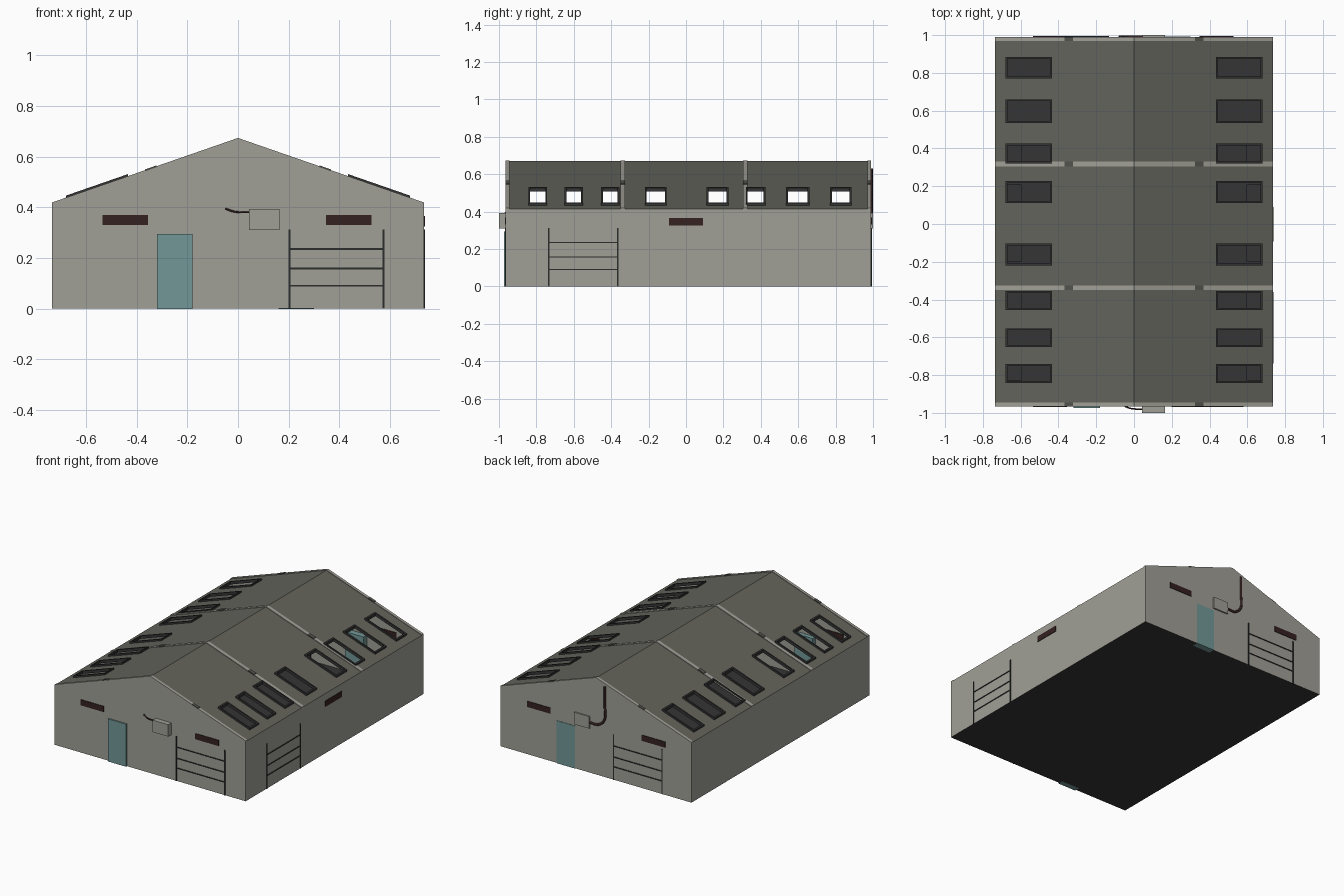
import bpy, bmesh

if "Cube" in bpy.data.objects:
    bpy.data.objects.remove(bpy.data.objects["Cube"])

W, Y0, Y1, EAVE, RIDGE = 0.735, -0.965, 0.99, 0.415, 0.67


def mat(name, rgb):
    m = bpy.data.materials.new(name)
    m.diffuse_color = (*rgb, 1)
    m.use_nodes = True
    m.node_tree.nodes["Principled BSDF"].inputs["Base Color"].default_value = m.diffuse_color
    return m


WALL = mat("pale grey concrete", (0.35, 0.345, 0.305))
ROOF = mat("olive grey roofing", (0.125, 0.125, 0.105))
DARK = mat("charcoal", (0.035, 0.035, 0.035))
TEAL = mat("teal door", (0.17, 0.31, 0.31))
MAROON = mat("dark maroon", (0.036, 0.015, 0.015))
METAL = mat("black metal", (0.024, 0.026, 0.026))
CLIP = mat("dark olive", (0.085, 0.085, 0.075))


def finish(name, bm, *mats):
    bmesh.ops.recalc_face_normals(bm, faces=bm.faces[:])
    me = bpy.data.meshes.new(name)
    bm.to_mesh(me)
    bm.free()
    for m in mats:
        me.materials.append(m)
    ob = bpy.data.objects.new(name, me)
    bpy.context.collection.objects.link(ob)
    return ob


def hexa(bm, x, y, zlo, zhi):
    """Box over x and y ranges; bottom and top heights are functions of x."""
    v = [bm.verts.new((a, b, f(a))) for f in (zlo, zhi)
         for a, b in ((x[0], y[0]), (x[1], y[0]), (x[1], y[1]), (x[0], y[1]))]
    for q in ((3, 2, 1, 0), (4, 5, 6, 7), (0, 1, 5, 4), (1, 2, 6, 5), (2, 3, 7, 6), (3, 0, 4, 7)):
        bm.faces.new([v[i] for i in q])


def boxes(name, m, *ranges):
    bm = bmesh.new()
    for x, y, z in ranges:
        hexa(bm, x, y, lambda a: z[0], lambda a: z[1])
    return finish(name, bm, m)


def roof_z(x):
    return RIDGE - (RIDGE - EAVE) * abs(x) / W


def slope_boxes(name, m, h0, h1, ranges):
    """Boxes lying on both roof slopes, mirrored in x."""
    bm = bmesh.new()
    for x, y in ranges:
        for s in (-1, 1):
            hexa(bm, sorted((s * x[0], s * x[1])), y,
                 lambda a: roof_z(a) + h0, lambda a: roof_z(a) + h1)
    return finish(name, bm, m)


# walls with gables and floor
bm = bmesh.new()
profile = [(-W, 0), (W, 0), (W, EAVE), (0, RIDGE), (-W, EAVE)]
front = [bm.verts.new((x, Y0, z)) for x, z in profile]
back = [bm.verts.new((x, Y1, z)) for x, z in profile]
bm.faces.new(front)
bm.faces.new(back[::-1])
for i in (0, 1, 4):
    j = (i + 1) % 5
    f = bm.faces.new((front[i], back[i], back[j], front[j]))
    f.material_index = 1 if i == 0 else 0
finish("walls_and_floor", bm, WALL, DARK)

# roof sheets with window openings left out of a grid
WX = (0.44, 0.675)
WINDOWS = [(-0.838, -0.747), (-0.645, -0.557), (-0.45, -0.36), (-0.215, -0.108),
           (0.115, 0.222), (0.325, 0.42), (0.54, 0.655), (0.775, 0.88)]
ys = [Y0] + [y for w in WINDOWS for y in w] + [Y1]
bm = bmesh.new()
for s in (-1, 1):
    xs = (0, *WX, W)
    g = [[bm.verts.new((s * x, y, roof_z(x))) for y in ys] for x in xs]
    for i in range(3):
        for j in range(len(ys) - 1):
            if not (i == 1 and j % 2 == 1):
                q = (g[i][j], g[i + 1][j], g[i + 1][j + 1], g[i][j + 1])
                bm.faces.new(q if s > 0 else q[::-1])
bmesh.ops.remove_doubles(bm, verts=bm.verts[:], dist=1e-5)
finish("roof", bm, ROOF)

# raised skylight frames around each opening
t = 0.005
bars = []
for a, b in WINDOWS:
    bars += [((WX[0] - t, WX[1] + t), (a - t, a + t)), ((WX[0] - t, WX[1] + t), (b - t, b + t)),
             ((WX[0] - t, WX[0] + t), (a, b)), ((WX[1] - t, WX[1] + t), (a, b))]
slope_boxes("skylight_frames", DARK, -0.008, 0.012, bars)

# roof seam strips, broken by clips
SEAMS = [(Y0, -0.945), (-0.35, -0.325), (0.305, 0.33), (0.97, Y1)]
slope_boxes("roof_seam_strips", WALL, -0.003, 0.004,
            [(x, y) for y in SEAMS for x in ((0, 0.322), (0.368, W))])
slope_boxes("roof_seam_clips", CLIP, -0.003, 0.007, [((0.322, 0.368), y) for y in SEAMS])

# doors, thick enough to show inside
boxes("front_door", TEAL, ((-0.32, -0.18), (Y0 - 0.009, Y0 + 0.03), (-0.001, 0.295)))
boxes("back_door", TEAL, ((0.16, 0.30), (Y1 - 0.04, Y1 + 0.003), (-0.001, 0.295)))

# vent slots on both gables and the right wall
for name, y in (("front_vents", Y0), ("back_vents", Y1)):
    boxes(name, MAROON, *[(x, (y - 0.004, y + 0.004), (0.33, 0.37))
                          for x in ((-0.535, -0.355), (0.348, 0.528))])
boxes("right_vent", MAROON, ((W - 0.004, W + 0.004), (-0.092, 0.09), (0.325, 0.365)))


# pipe racks: two posts and three rails
def rack(name, a, b, wall, along_x):
    p = 0.004
    parts = [((c - p, c + p), (0, 0.312)) for c in (a, b)]
    parts += [((a - p, b + p), (z - p * 0.8, z + p * 0.8)) for z in (0.09, 0.158, 0.235)]
    d = (wall - p, wall + p)
    boxes(name, METAL, *[(u, d, z) if along_x else (d, u, z) for u, z in parts])


rack("front_rack", 0.203, 0.575, Y0, True)
rack("back_rack", -0.51, -0.137, Y1, True)
rack("right_rack", -0.735, -0.365, W, False)

# utility boxes
boxes("front_utility_box", WALL, ((0.043, 0.163), (-1.0, Y0 + 0.01), (0.31, 0.393)))
boxes("back_utility_box", WALL, ((0.045, 0.163), (Y1 - 0.02, 1.0), (0.31, 0.393)))


# cables feeding the boxes
def cable(name, pts, r):
    cu = bpy.data.curves.new(name, 'CURVE')
    cu.dimensions = '3D'
    cu.bevel_depth, cu.bevel_resolution, cu.resolution_u = r, 1, 5
    cu.use_fill_caps = True
    sp = cu.splines.new('BEZIER')
    sp.bezier_points.add(len(pts) - 1)
    for b, co in zip(sp.bezier_points, pts):
        b.co = co
        b.handle_left_type = b.handle_right_type = 'AUTO'
    cu.materials.append(MAROON)
    bpy.context.collection.objects.link(bpy.data.objects.new(name, cu))


cable("front_cable", [(-0.05, Y0, 0.395), (-0.015, Y0 - 0.012, 0.383), (0.05, Y0 - 0.015, 0.38)], 0.004)
cable("back_cable", [(0.05, Y1, 0.35), (-0.025, Y1, 0.355), (-0.068, Y1, 0.40),
                     (-0.07, Y1, 0.50), (-0.07, Y1, 0.63)], 0.009)

# low lockers inside, glimpsed through the skylights
boxes("lockers", DARK, *[((s * 0.66 - 0.065, s * 0.66 + 0.065), (y - 0.05, y + 0.05), (0.0, 0.06))
                         for s in (-1, 1) for y in (-0.78, -0.40, -0.15, 0.16, 0.38)])
